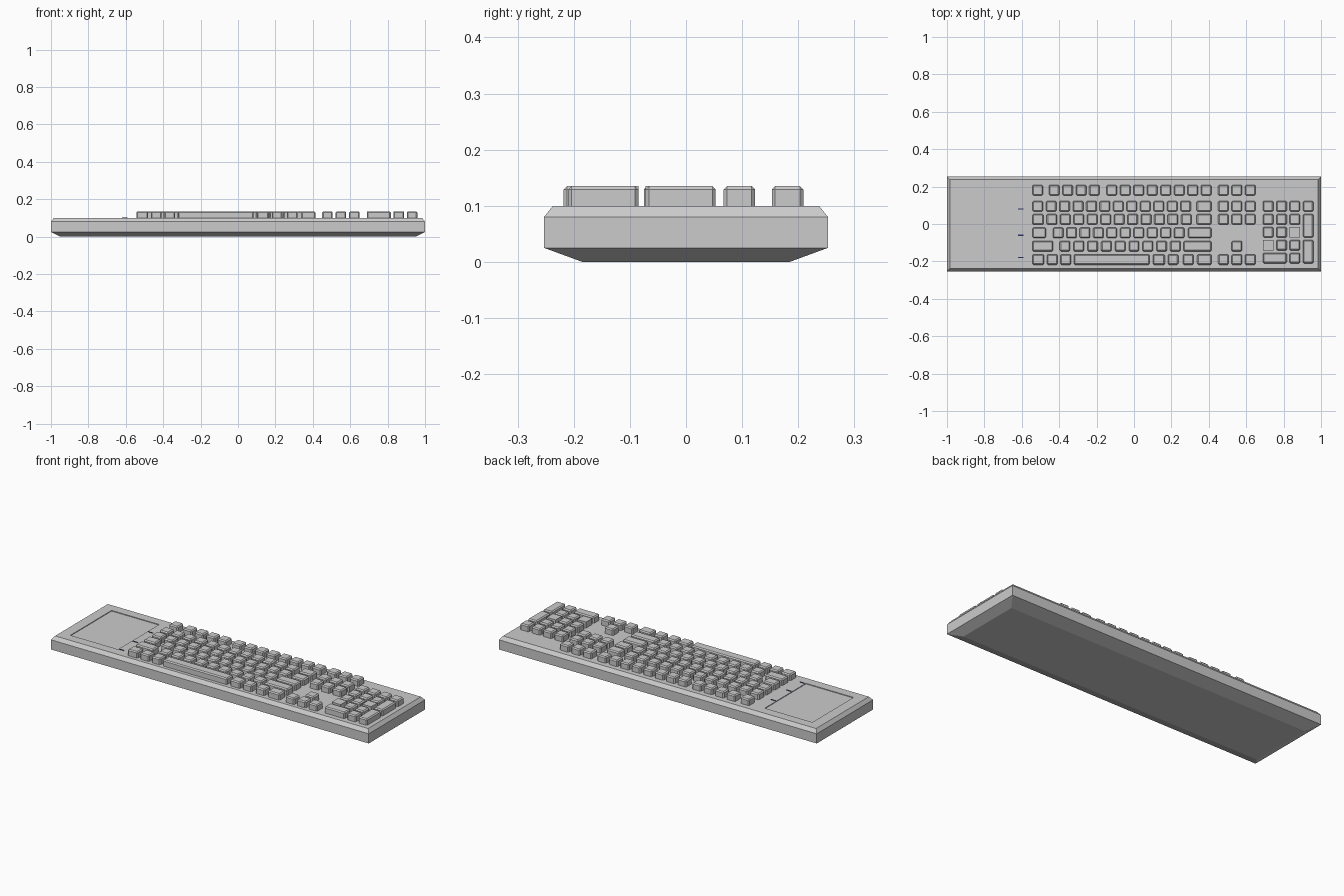
import bpy, bmesh

if "Cube" in bpy.data.objects:
    bpy.data.objects.remove(bpy.data.objects["Cube"])

def material(name, rgb):
    m = bpy.data.materials.new(name)
    m.diffuse_color = (*rgb, 1)
    m.use_nodes = True
    m.node_tree.nodes["Principled BSDF"].inputs["Base Color"].default_value = m.diffuse_color
    return m

GREY = material("light_grey", (0.6, 0.6, 0.6))
NAVY = material("dark_indicator", (0.03, 0.03, 0.12))

def finish(name, bm, mat):
    me = bpy.data.meshes.new(name)
    bmesh.ops.recalc_face_normals(bm, faces=bm.faces)
    bm.to_mesh(me)
    bm.free()
    ob = bpy.data.objects.new(name, me)
    bpy.context.collection.objects.link(ob)
    me.materials.append(mat)
    return ob

def add_box(bm, x0, x1, y0, y1, z0, z1):
    for v in bmesh.ops.create_cube(bm, size=1)["verts"]:
        v.co = (x1 if v.co.x > 0 else x0, y1 if v.co.y > 0 else y0, z1 if v.co.z > 0 else z0)

def boxes(name, rects, z0, z1, mat=GREY, bevel=0):
    bm = bmesh.new()
    for r in rects:
        add_box(bm, *r, z0, z1)
    ob = finish(name, bm, mat)
    if bevel:
        b = ob.modifiers.new("bevel", "BEVEL")
        b.width = bevel
        b.segments = 1
        b.limit_method = 'NONE'
    return ob

# Case: stacked rectangles (half x, half y, z)
bm = bmesh.new()
rings = []
for hx, hy, z in ((0.95, 0.185, 0), (1, 0.253, 0.025), (1, 0.253, 0.08), (0.985, 0.237, 0.1)):
    rings.append([bm.verts.new((sx * hx, sy * hy, z)) for sx, sy in ((-1, -1), (1, -1), (1, 1), (-1, 1))])
bm.faces.new(rings[0][::-1])
bm.faces.new(rings[-1])
for a, b in zip(rings, rings[1:]):
    for i in range(4):
        j = (i + 1) % 4
        bm.faces.new((a[i], a[j], b[j], b[i]))
case = finish("case", bm, GREY)

# Shallow tray cut into the left of the case
cutter = boxes("tray_cutter", [(-0.925, -0.625, -0.185, 0.185)], 0.096, 0.12)
cutter.hide_render = True
cutter.hide_viewport = True
cutter.display_type = 'WIRE'
cut = case.modifiers.new("tray", "BOOLEAN")
cut.operation = 'DIFFERENCE'
cut.solver = 'EXACT'
cut.object = cutter

# Small indicator marks beside the tray
boxes("indicator_marks", [(-0.62, -0.59, y - 0.003, y + 0.003) for y in (-0.18, -0.06, 0.08)],
      0.098, 0.102, NAVY)

# Key layout helpers
K = 0.056
H = K / 2
P = 0.0719
ROWS = [0.181, 0.095, 0.025, -0.047, -0.118, -0.190]

def run(x, n, row, pitch=P):
    return [(x + i * pitch, x + i * pitch + K, ROWS[row] - H, ROWS[row] + H) for i in range(n)]

def wide(x0, x1, row):
    return [(x0, x1, ROWS[row] - H, ROWS[row] + H)]

L, R = -0.543, 0.414
function_row = run(L, 1, 0)
for x in (-0.455, -0.147, 0.142):
    function_row += run(x, 4, 0)
number_row = run(L, 12, 1) + wide(0.335, R, 1)
upper_row = wide(L, -0.483, 2) + run(-0.467, 11, 2) + wide(0.335, R, 2)
home_row = wide(L, -0.470, 3) + run(-0.434, 10, 3) + wide(0.289, R, 3)
lower_row = wide(L, -0.433, 4) + run(-0.397, 9, 4, 0.0738) + wide(0.265, R, 4)
bottom_row = (wide(L, -0.48, 5) + run(-0.465, 1, 5) + run(-0.393, 1, 5) + wide(-0.321, 0.083, 5)
              + wide(0.102, 0.165, 5) + run(0.181, 1, 5) + run(0.262, 1, 5) + wide(0.338, R, 5))
navigation = []
for r in (0, 1, 2, 5):
    navigation += run(0.45, 3, r)
navigation += run(0.45 + P, 1, 4)

# Number pad
PX = [0.689, 0.761, 0.832, 0.903]
PY = [0.095, 0.025, -0.044, -0.113, -0.182]

def pad(c, r, c2=None, r2=None):
    return (PX[c], PX[c if c2 is None else c2] + K, PY[r if r2 is None else r2] - H, PY[r] + H)

number_pad = [pad(c, 0) for c in range(4)] + [pad(c, 1) for c in range(3)]
number_pad += [pad(0, 2), pad(1, 2), pad(1, 3), pad(2, 3), pad(2, 4)]
number_pad += [pad(3, 1, r2=2), pad(3, 3, r2=4), pad(0, 4, c2=1)]

groups = {"function_keys": function_row, "number_row_keys": number_row, "upper_row_keys": upper_row,
          "home_row_keys": home_row, "lower_row_keys": lower_row, "bottom_row_keys": bottom_row,
          "navigation_keys": navigation, "number_pad_keys": number_pad}
for name, rects in groups.items():
    boxes(name, rects, 0.09, 0.135, bevel=0.006)

# Two square-edged pad keys
boxes("plain_pad_keys", [pad(2, 2), pad(0, 3)], 0.09, 0.135)
